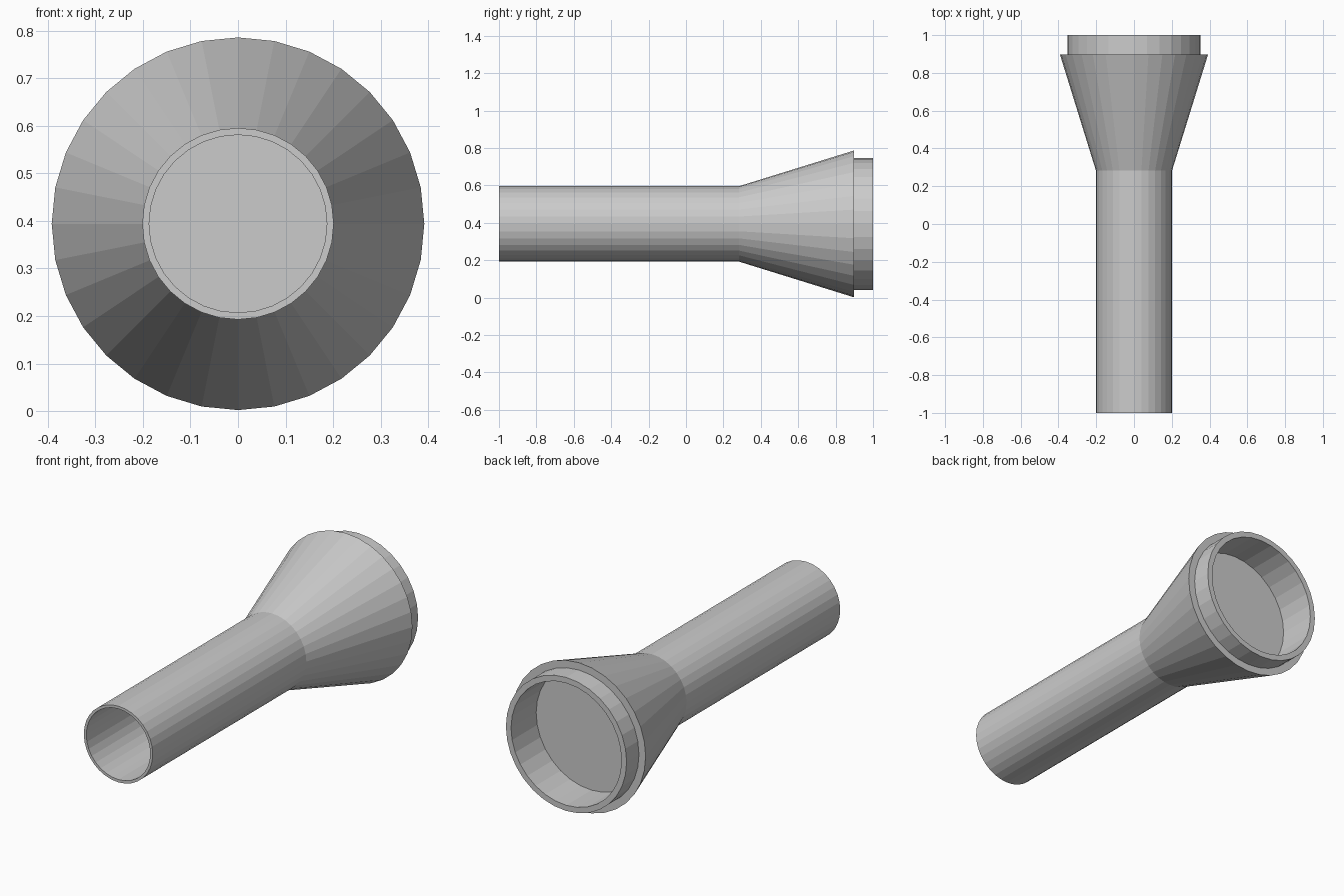
import bpy, bmesh
from math import sin, cos, tau

cube = bpy.data.objects.get("Cube")
if cube:
    bpy.data.objects.remove(cube, do_unlink=True)

SIDES = 32
AXIS_Z = 0.394      # height of the torch's long axis
GREY = (0.6, 0.6, 0.6, 1)

grey = bpy.data.materials.new("light grey")
grey.use_nodes = True
grey.diffuse_color = GREY
grey.node_tree.nodes["Principled BSDF"].inputs["Base Color"].default_value = GREY


def lathe(name, profile):
    """Turn a (radius, y) profile, listed front to back, around the long axis."""
    bm = bmesh.new()
    rings = []
    for radius, y in profile:
        rings.append([bm.verts.new((radius * sin(tau * i / SIDES), y,
                                    AXIS_Z + radius * cos(tau * i / SIDES)))
                      for i in range(SIDES)])
    for a, b in zip(rings, rings[1:]):
        for i in range(SIDES):
            k = (i + 1) % SIDES
            bm.faces.new((a[i], a[k], b[k], b[i]))
    # Points on the axis collapse to a single centre vertex
    bmesh.ops.remove_doubles(bm, verts=bm.verts[:], dist=1e-5)
    mesh = bpy.data.meshes.new(name)
    bm.to_mesh(mesh)
    bm.free()
    mesh.materials.append(grey)
    obj = bpy.data.objects.new(name, mesh)
    bpy.context.collection.objects.link(obj)
    return obj


TUBE_R, TUBE_IN, TUBE_END = 0.2015, 0.187, 0.283
HEAD_R, HEAD_END = 0.392, 0.897
BEZEL_R, BEZEL_IN, LENS_Y = 0.353, 0.323, 0.79

# Hollow handle, open at the front end
lathe("handle_tube", [(0, TUBE_END), (TUBE_IN, TUBE_END), (TUBE_IN, -1),
                      (TUBE_R, -1), (TUBE_R, TUBE_END)])
# Flared head with a stepped back lip
lathe("flared_head", [(TUBE_R, TUBE_END), (HEAD_R, HEAD_END), (BEZEL_R, HEAD_END)])
# Ring around the lens
lathe("lens_ring", [(BEZEL_R, HEAD_END), (BEZEL_R, 1), (BEZEL_IN, 1), (BEZEL_IN, LENS_Y)])
# Recessed flat lens
lathe("lens", [(BEZEL_IN, LENS_Y), (0, LENS_Y)])
